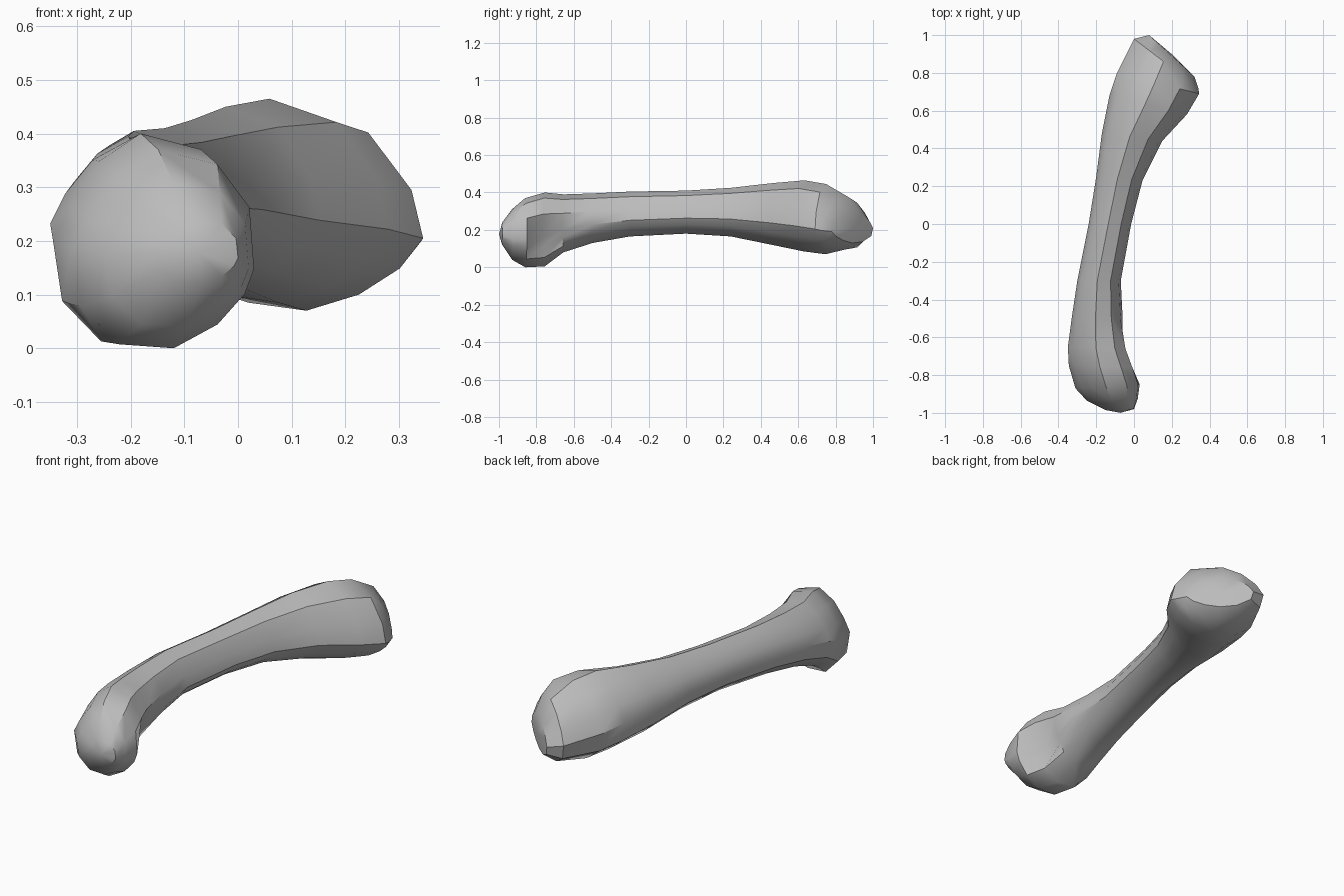
import bpy
import bmesh
import math
from mathutils import Vector

default_cube = bpy.data.objects.get("Cube")
if default_cube:
    bpy.data.objects.remove(default_cube, do_unlink=True)


def make_material(name, colour):
    material = bpy.data.materials.new(name)
    material.use_nodes = True
    material.diffuse_color = colour
    material.node_tree.nodes["Principled BSDF"].inputs["Base Color"].default_value = colour
    return material


# Cross-sections: across runs left to right, height runs bottom to top
HOOK_PROFILE = [
    (-.05, 1), (-.5, .74), (-.82, .33), (-1, 0), (-.9, -.58), (-.48, -.96),
    (.12, -1), (.6, -.76), (.9, -.45), (1, -.2), (.95, .42), (.6, .85),
]
SHAFT_PROFILE = [
    (-.08, 1), (-.5, .76), (-.83, .36), (-1, -.05), (-.92, -.55), (-.5, -.92),
    (0, -1), (.45, -.84), (.8, -.58), (1, -.28), (.9, .2), (.53, .77),
]

# Stations along the bone: left x, left y, right x, right y, bottom z, top z
STATIONS = [
    (-.15, -.985, 0, -.98, .12, .24),
    (-.25, -.935, .02, -.925, .04, .31),
    (-.31, -.87, .03, -.85, 0, .37),
    (-.345, -.75, 0, -.76, .005, .4),
    (-.35, -.65, -.035, -.66, .08, .39),
    (-.33, -.5, -.06, -.5, .13, .395),
    (-.3, -.3, -.07, -.3, .165, .405),
    (-.24, 0, -.015, 0, .18, .41),
    (-.2, .25, .045, .23, .165, .425),
    (-.17, .48, .15, .44, .12, .45),
    (-.13, .68, .28, .58, .085, .465),
    (-.09, .8, .345, .69, .07, .445),
    (0, .98, .34, .72, .095, .38),
    (.08, 1, .32, .78, .13, .3),
]
# How far the pocket behind the hook sinks at each station
HOLLOW_DEPTH = {3: .075, 4: .03}


def add_ring(bm, index, station):
    """Place one cross-section, easing from the hook profile to the shaft one."""
    left_x, left_y, right_x, right_y, bottom, top = station
    left, right = Vector((left_x, left_y, 0)), Vector((right_x, right_y, 0))
    blend = min(max((index - 3) / 3, 0), 1)
    ring = []
    for hook, shaft in zip(HOOK_PROFILE, SHAFT_PROFILE):
        across, height = Vector(hook).lerp(Vector(shaft), blend)
        point = left.lerp(right, (across + 1) / 2)
        point.z = bottom + (top - bottom) * (height + 1) / 2
        if across > .8 and height < 0:
            point.x -= HOLLOW_DEPTH.get(index, 0)
        ring.append(bm.verts.new(point))
    return ring


def add_cap(bm, ring, offset):
    """Close an end with a fan around a shifted centre point."""
    centre = sum((v.co for v in ring), Vector()) / len(ring)
    tip = bm.verts.new(centre + Vector(offset))
    for a, b in zip(ring, ring[1:] + ring[:1]):
        bm.faces.new((a, b, tip))


# Loft the shaft and both knuckles as one skin
bm = bmesh.new()
rings = [add_ring(bm, i, station) for i, station in enumerate(STATIONS)]
for near, far in zip(rings, rings[1:]):
    for i in range(len(near)):
        j = (i + 1) % len(near)
        bm.faces.new((near[i], near[j], far[j], far[i]))

# Domed tip at the hooked end, gently rounded joint face at the other
add_cap(bm, rings[0], (0, -.017, 0))
add_cap(bm, rings[-1], (.005, .005, 0))
bmesh.ops.recalc_face_normals(bm, faces=bm.faces)

mesh = bpy.data.meshes.new("bone")
bm.to_mesh(mesh)
bm.free()
mesh.materials.append(make_material("bone grey", (.5, .5, .5, 1)))
bone = bpy.data.objects.new("bone", mesh)
bpy.context.collection.objects.link(bone)

# Soft shading with crisp ridges
bpy.ops.object.select_all(action="DESELECT")
bone.select_set(True)
bpy.context.view_layer.objects.active = bone
bpy.ops.object.shade_smooth_by_angle(angle=math.radians(35))
